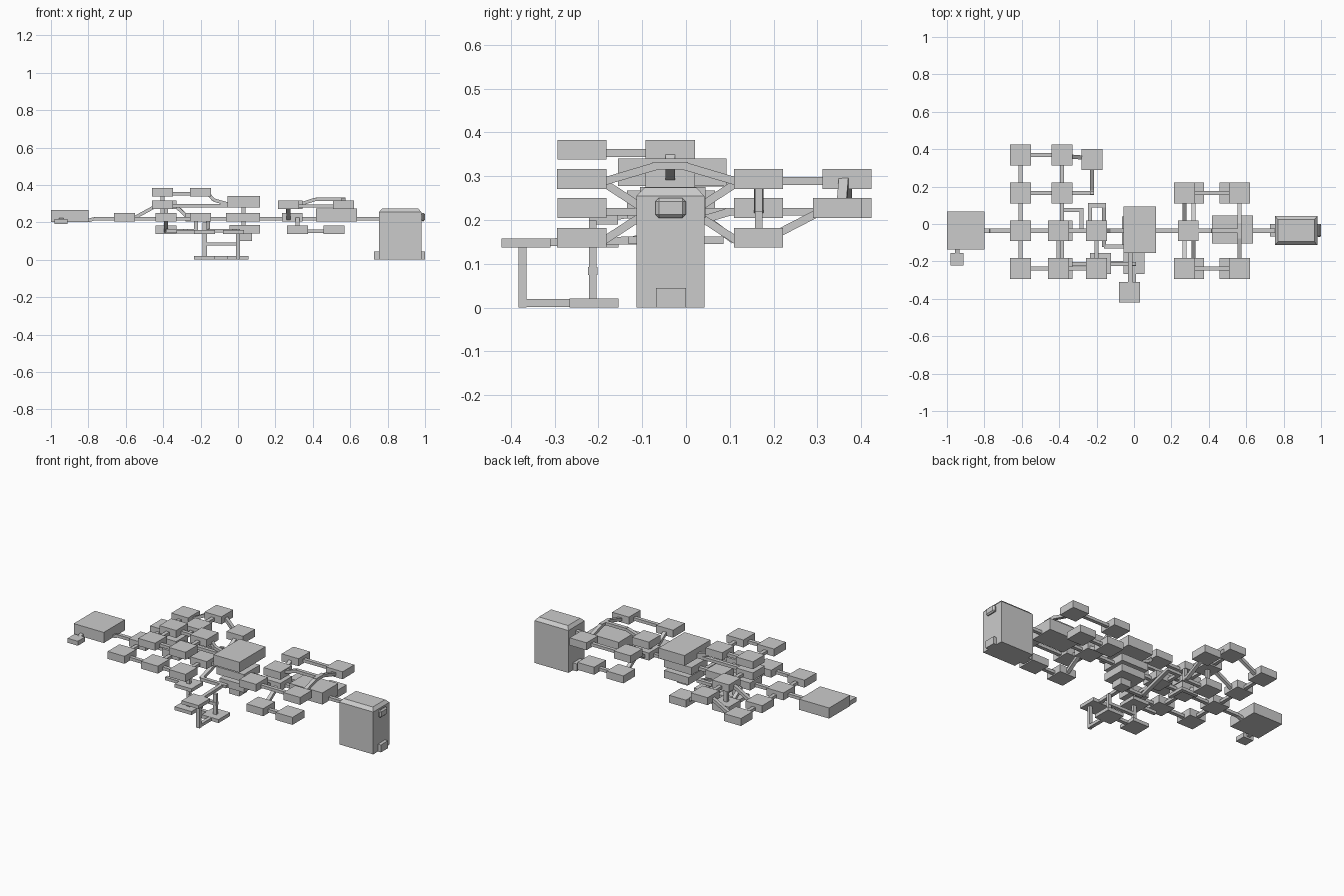
import bpy
from mathutils import Vector, Matrix


def box(name, x, y, z, bevel=0):
    bpy.ops.mesh.primitive_cube_add(size=1, location=(sum(x) / 2, sum(y) / 2, sum(z) / 2))
    o = bpy.context.object
    o.name = name
    o.scale = (x[1] - x[0], y[1] - y[0], z[1] - z[0])
    bpy.ops.object.transform_apply(location=False, rotation=False, scale=True)
    if bevel:
        m = o.modifiers.new("edge", 'BEVEL')
        m.width, m.segments = bevel, 1
    return o


def room(x, y, z, s=0.112, h=0.045):
    """Square room with its floor at z."""
    box("room", (x - s / 2, x + s / 2), (y - s / 2, y + s / 2), (z, z + h))


def corridor(*pts, w=0.022, h=0.018):
    """Square passage following a path; z is the passage floor."""
    for a, b in zip(pts, pts[1:]):
        a, b = Vector(a), Vector(b)
        d = b - a
        length = d.length
        f = d.normalized()
        ref = Vector((0, 1, 0)) if abs(f.z) > 0.99 else Vector((0, 0, 1))
        s = ref.cross(f).normalized()
        u = f.cross(s)
        flat = abs(f.z) < 0.01
        o = box("corridor", (-length / 2, length / 2 + (w / 2 if flat else 0)),
                (-w / 2, w / 2), (-h / 2, h / 2))
        base = o.location.copy()
        rot = Matrix((f, s, u)).transposed().to_4x4()
        mid = (a + b) / 2 + Vector((0, 0, h / 2))
        o.matrix_world = Matrix.Translation(mid + rot.to_3x3() @ base) @ rot


TOP, HIGH, MID, LOW = 0.338, 0.271, 0.205, 0.137
ROWS = (-0.237, -0.036, 0.166, 0.368)
Y0 = -0.036

# end hall, annex and tower
box("west_hall", (-1.0, -0.8), (-0.135, 0.066), (0.203, 0.267))
box("annex", (-0.98, -0.912), (-0.222, -0.155), (0.19, 0.217))
corridor((-0.945, -0.16, 0.2), (-0.945, -0.13, 0.205))
box("tower", (0.754, 0.98), (-0.113, 0.042), (0, 0.255))
t = box("tower_cap", (0.754, 0.98), (-0.113, 0.042), (0.255, 0.274))
for v in t.data.vertices:
    if v.co.z > 0:
        v.co.x *= 0.86
        v.co.y *= 0.76
box("tower_west_door", (0.728, 0.754), (-0.068, 0), (0, 0.045))
box("tower_east_door", (0.98, 1.0), (-0.068, 0), (0, 0.045))
box("tower_east_balcony", (0.978, 1.0), (-0.07, 0), (0.205, 0.25), 0.008)

# main spine passage
corridor((-0.8, Y0, 0.2), (-0.77, Y0, 0.21), (-0.6, Y0, 0.21), (0.3, Y0, 0.21), (0.745, Y0, 0.21))

# west grid, middle level
for y in ROWS:
    room(-0.607, y, MID)
corridor((-0.607, ROWS[0], 0.21), (-0.607, ROWS[3], 0.21))
for x in (-0.385, -0.2):
    room(x, Y0, MID)
    room(x, ROWS[0], MID)
corridor((-0.607, ROWS[0], 0.21), (-0.2, ROWS[0], 0.21))
for x in (-0.385, -0.2):
    corridor((x, ROWS[0], 0.21), (x, Y0, 0.21))

# west grid, high rooms and ramps
for y in ROWS[2:]:
    room(-0.385, y, HIGH)
    corridor((-0.56, y, 0.212), (-0.435, y, 0.28))
corridor((-0.385, ROWS[2], 0.28), (-0.385, ROWS[3], 0.28))
room(-0.225, 0.346, MID)
corridor((-0.335, 0.36, 0.28), (-0.27, 0.355, 0.22))
room(-0.404, Y0, HIGH)
corridor((-0.385, 0.12, 0.277), (-0.385, 0.0, 0.277))
corridor((-0.404, Y0, 0.28), (0.0, Y0, 0.28))
corridor((-0.404, Y0, 0.24), (-0.404, Y0, 0.35))

# west grid, top rooms
for x in (-0.404, -0.2):
    for y in ROWS[:2]:
        room(x, y, TOP)
    corridor((x, ROWS[0], 0.344), (x, Y0, 0.344))
for y in ROWS[:2]:
    corridor((-0.404, y, 0.344), (-0.2, y, 0.344))
corridor((-0.16, Y0, 0.345), (-0.13, Y0, 0.31), (-0.04, Y0, 0.285))

# west grid, low room and its winding passages
room(-0.385, 0.166, LOW)
corridor((-0.385, 0.11, 0.145), (-0.385, 0.03, 0.205))
corridor((-0.225, 0.3, 0.207), (-0.225, 0.18, 0.145), (-0.225, 0.166, 0.145), (-0.33, 0.166, 0.145))
corridor((-0.385, 0.075, 0.145), (-0.28, 0.075, 0.145), (-0.28, -0.02, 0.145))
corridor((-0.235, -0.01, 0.21), (-0.235, 0.1, 0.21), (-0.16, 0.1, 0.21), (-0.16, -0.12, 0.145),
         (0.0, -0.12, 0.145))

# central halls, stacked
box("central_hall", (-0.055, 0.118), (-0.155, 0.093), (0.278, 0.34))
box("central_middle", (-0.065, 0.118), (-0.113, 0.04), (0.205, 0.25))
box("central_lower", (-0.045, 0.118), (-0.11, 0.04), (0.14, 0.185))
box("central_base", (0.005, 0.075), (-0.095, -0.02), (0.1, 0.142))
corridor((0.03, Y0, 0.13), (0.03, Y0, 0.3))

# south wing, thin rooms and floor rooms
room(-0.025, -0.365, LOW, h=0.021)
room(-0.18, -0.21, LOW, h=0.021)
room(-0.18, -0.21, 0, h=0.021)
room(0.0, -0.21, 0, h=0.021)
corridor((-0.18, -0.21, 0.002), (0, -0.21, 0.002))
corridor((0, -0.373, 0.002), (0, -0.25, 0.002))
corridor((0, -0.373, -0.009), (0, -0.373, 0.135))
corridor((-0.178, -0.213, 0), (-0.178, -0.213, 0.19))
corridor((0, -0.213, 0), (0, -0.213, 0.135))
corridor((-0.178, -0.213, 0.075), (0, -0.213, 0.075))
corridor((-0.02, -0.32, 0.14), (-0.02, -0.1, 0.145))
corridor((-0.33, -0.213, 0.14), (-0.22, -0.213, 0.14))

# east cluster: hub rooms and hall
for z in (MID, HIGH):
    room(0.29, Y0, z)
box("east_hall", (0.417, 0.636), (-0.105, 0.045), (MID, 0.275))
corridor((0.267, Y0, 0.2), (0.267, Y0, 0.28))
corridor((0.34, Y0, 0.29), (0.417, Y0, 0.315), (0.56, Y0, 0.315))

# east cluster: corner rooms on both sides with ramps
for s in (-1, 1):
    def yy(d):
        return Y0 + s * d
    for xs, z in (((0.27, 0.564), HIGH), ((0.318, 0.513), LOW)):
        for x in xs:
            room(x, yy(0.202), z)
        corridor((xs[0], yy(0.202), z + 0.007), (xs[1], yy(0.202), z + 0.007))
    corridor((0.564, yy(0), 0.315), (0.564, yy(0.03), 0.315), (0.564, yy(0.155), 0.278))
    corridor((0.27, yy(0.05), 0.21), (0.27, yy(0.155), 0.278))
    corridor((0.318, yy(0.05), 0.21), (0.318, yy(0.155), 0.142))

# vertical shafts
corridor((-0.225, 0.166, 0.21), (-0.225, 0.166, 0.15))
corridor((-0.385, 0.166, 0.17), (-0.385, 0.166, 0.27))
